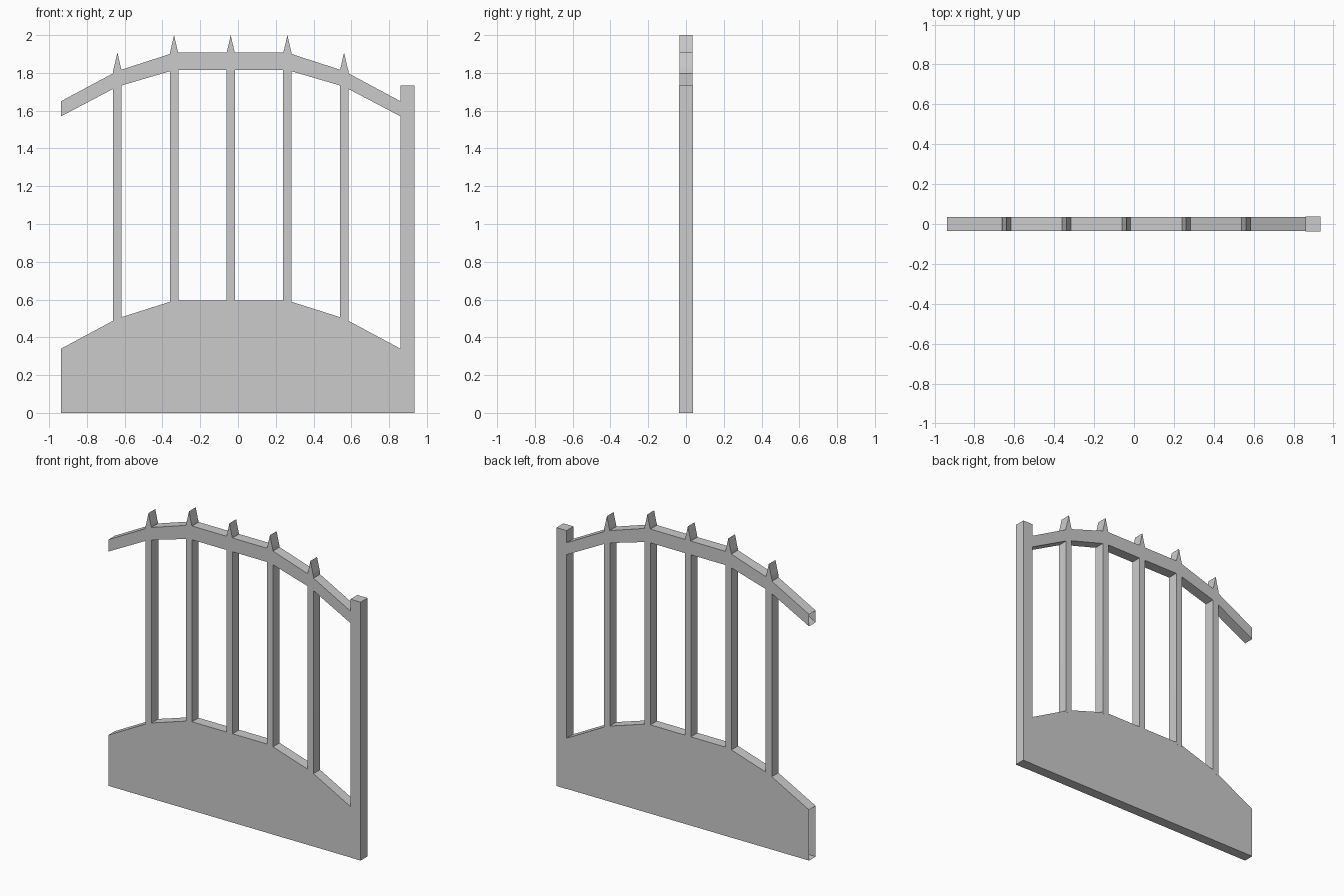
import bpy, bmesh, math

if "Cube" in bpy.data.objects:
    bpy.data.objects.remove(bpy.data.objects["Cube"])

MID = -0.0385   # centre line of the arched section
HALF = 0.8985   # half length of the arched section
D = 0.035       # half depth


def extrude_profile(name, pts, depth, open_x=()):
    """Extrude an x-z outline along y; side walls lying at an x in open_x are left out."""
    bm = bmesh.new()
    front = [bm.verts.new((x, -depth, z)) for x, z in pts]
    back = [bm.verts.new((x, depth, z)) for x, z in pts]
    bm.faces.new(front)
    bm.faces.new(back[::-1])
    n = len(pts)
    for i in range(n):
        j = (i + 1) % n
        a, b = pts[i][0], pts[j][0]
        if abs(a - b) < 1e-6 and any(abs(a - x) < 1e-6 for x in open_x):
            continue
        bm.faces.new((front[j], front[i], back[i], back[j]))
    bmesh.ops.recalc_face_normals(bm, faces=bm.faces)
    mesh = bpy.data.meshes.new(name)
    bm.to_mesh(mesh)
    bm.free()
    obj = bpy.data.objects.new(name, mesh)
    bpy.context.collection.objects.link(obj)
    return obj


def arch(end, knee, top):
    """Five-segment arch, left to right."""
    half = [(-HALF, end), (-0.60, knee), (-0.30, top)]
    left = [(MID + x, z) for x, z in half]
    right = [(MID - x, z) for x, z in reversed(half)]
    return left + right


ends = (MID - HALF, MID + HALF)

# Solid lower panel with arched top; its section ends are open
panel_top = arch(0.34, 0.50, 0.595)
extrude_profile("lower_panel",
                [(ends[0], 0), (ends[1], 0)] + panel_top[::-1], D, ends)

# Arched top rail, also open at its ends
extrude_profile("top_rail",
                arch(1.57, 1.727, 1.815) + arch(1.65, 1.81, 1.907)[::-1], D, ends)

# Pointed pickets
W = 0.0225
for i, (bottom, tip) in enumerate([(0.48, 1.908), (0.58, 2.0), (0.59, 2.0),
                                   (0.58, 2.0), (0.48, 1.908)]):
    x = MID + (i - 2) * 0.30
    outline = [(x - W, bottom), (x + W, bottom), (x + W, tip - 0.095),
               (x + 0.016, tip - 0.07), (x, tip),
               (x - 0.016, tip - 0.07), (x - W, tip - 0.095)]
    picket = extrude_profile(f"picket_{i + 1}", outline, D + 0.0005)
    bpy.context.view_layer.objects.active = picket
    picket.select_set(True)
    bpy.ops.object.shade_smooth_by_angle(angle=math.radians(30))
    picket.select_set(False)

# End post
extrude_profile("end_post", [(0.86, 0), (0.935, 0), (0.935, 1.732), (0.86, 1.732)], 0.037)
